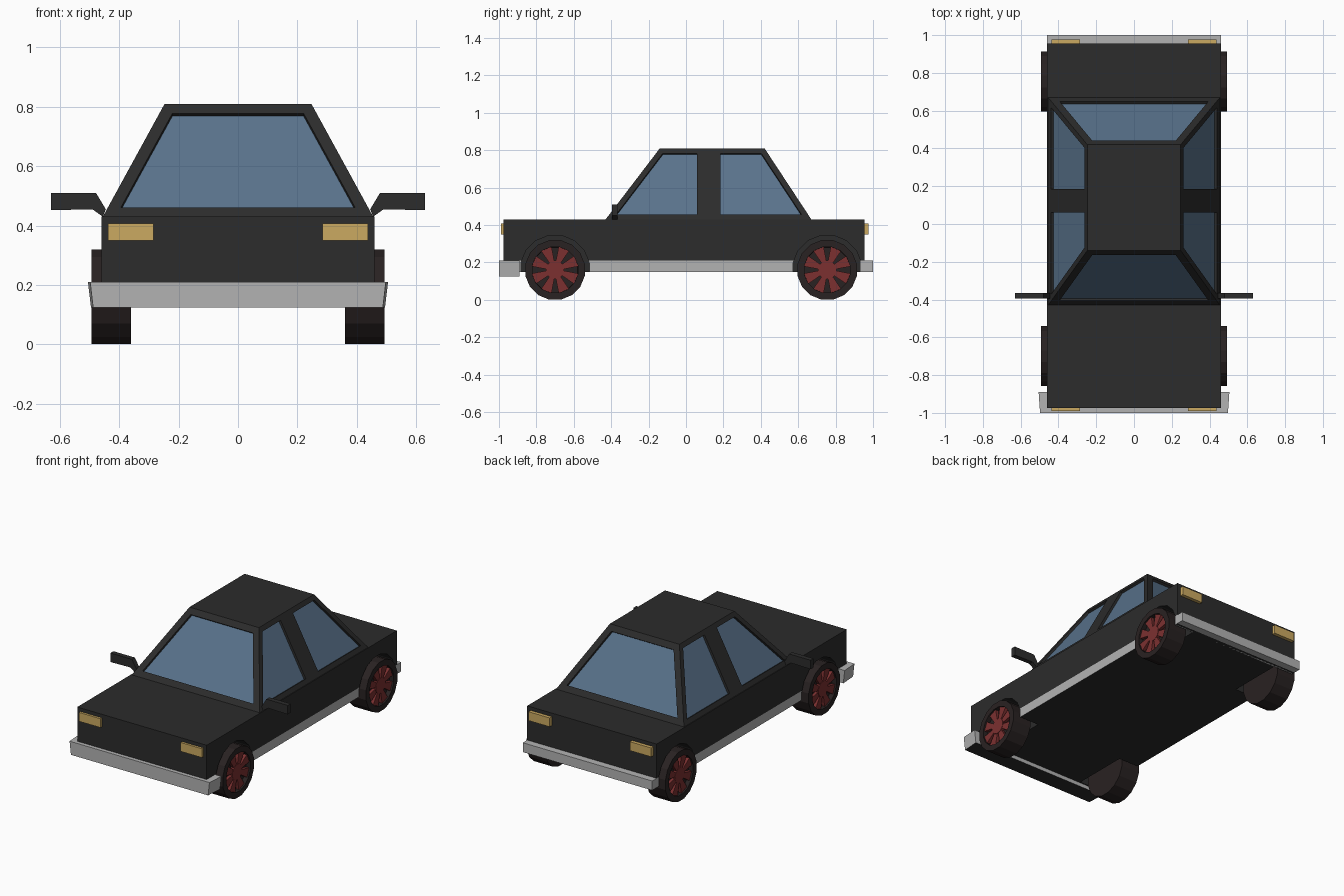
import bpy, bmesh, math
from mathutils import Matrix, Vector

if "Cube" in bpy.data.objects:
    bpy.data.objects.remove(bpy.data.objects["Cube"])


def material(name, rgb):
    m = bpy.data.materials.new(name)
    m.diffuse_color = (*rgb, 1)
    m.use_nodes = True
    m.node_tree.nodes["Principled BSDF"].inputs["Base Color"].default_value = m.diffuse_color
    return m


PAINT = material("black_paint", (0.025, 0.025, 0.025))
SILVER = material("silver", (0.45, 0.45, 0.45))
GLASS = material("blue_glass", (0.10, 0.17, 0.26))
LAMP = material("amber", (0.60, 0.40, 0.12))
RUBBER = material("rubber", (0.022, 0.016, 0.016))
RED = material("red", (0.20, 0.03, 0.03))


def finish(bm, name, *mats):
    bmesh.ops.recalc_face_normals(bm, faces=bm.faces)
    me = bpy.data.meshes.new(name)
    bm.to_mesh(me)
    bm.free()
    ob = bpy.data.objects.new(name, me)
    bpy.context.collection.objects.link(ob)
    for m in mats:
        me.materials.append(m)
    return ob


def box_bm(lo, hi):
    bm = bmesh.new()
    bmesh.ops.create_cube(bm, size=1)
    for v in bm.verts:
        v.co = Vector([lo[i] if v.co[i] < 0 else hi[i] for i in range(3)])
    return bm


def box(name, lo, hi, mat):
    return finish(box_bm(lo, hi), name, mat)


def prism(bm, points, offset):
    """Extrude a flat polygon along an offset."""
    f = bm.faces.new([bm.verts.new(p) for p in points])
    new = bmesh.ops.extrude_face_region(bm, geom=[f], use_keep_orig=True)["geom"]
    bmesh.ops.translate(bm, vec=offset, verts=[v for v in new if isinstance(v, bmesh.types.BMVert)])


def cylinder_bm(x0, x1, r, y, z, sides=16):
    bm = bmesh.new()
    mat = (Matrix.Translation(((x0 + x1) / 2, y, z)) @ Matrix.Rotation(math.pi / 2, 4, 'Y')
           @ Matrix.Rotation(math.pi / sides, 4, 'Z'))
    bmesh.ops.create_cone(bm, cap_ends=True, segments=sides, radius1=r, radius2=r,
                          depth=abs(x1 - x0), matrix=mat)
    return bm


# Lower body with a silver sill band
bm = box_bm((-0.46, -0.975, 0.15), (0.46, 0.955, 0.43))
bmesh.ops.bisect_plane(bm, geom=bm.verts[:] + bm.edges[:] + bm.faces[:],
                       plane_co=(0, 0, 0.21), plane_no=(0, 0, 1))
for f in bm.faces:
    if 0.16 < f.calc_center_median().z < 0.21:
        f.material_index = 1
body = finish(bm, "body", PAINT, SILVER)

# Cabin with recessed windows
bm = box_bm((-0.455, -0.43, 0.43), (0.455, 0.67, 0.81))
for v in bm.verts:
    if v.co.z > 0.5:
        v.co.x = math.copysign(0.247, v.co.x)
        v.co.y = -0.14 if v.co.y < 0 else 0.42
bm.normal_update()
for y in (0.09, 0.155):
    sides = [f for f in bm.faces if abs(f.normal.x) > 0.5]
    geom = sides + list({e for f in sides for e in f.edges}) + list({v for f in sides for v in f.verts})
    bmesh.ops.bisect_plane(bm, geom=geom, plane_co=(0, y, 0), plane_no=(0, 1, 0))
bm.normal_update()
screens = [f for f in bm.faces if abs(f.normal.y) > 0.5]
doors = [f for f in bm.faces if abs(f.normal.x) > 0.5 and abs(f.calc_center_median().y - 0.12) > 0.06]
for panes, width in ((screens, 0.04), (doors, 0.03)):
    bmesh.ops.inset_individual(bm, faces=panes, thickness=width, use_even_offset=True)
    bmesh.ops.inset_individual(bm, faces=panes, thickness=0.0005, depth=-0.015)
    for f in panes:
        f.material_index = 1
finish(bm, "cabin", PAINT, GLASS)

# Front bumper, tapered to its front and bottom, with dark underside
bm = box_bm((-0.505, -1.0, 0.125), (0.505, -0.89, 0.21))
for v in bm.verts:
    if v.co.z < 0.15:
        v.co.x *= 0.98
    if v.co.y < -0.95:
        v.co.x *= 0.985
bm.normal_update()
for f in bm.faces:
    f.material_index = int(f.normal.z < -0.9)
finish(bm, "front_bumper", SILVER, PAINT)
box("rear_bumper", (-0.46, 0.93, 0.15), (0.46, 1.0, 0.21), SILVER)

for s, side in ((1, "right"), (-1, "left")):
    # Lamps
    xs = sorted((s * 0.285, s * 0.437))
    box(f"headlamp_{side}", (xs[0], -0.99, 0.35), (xs[1], -0.96, 0.407), LAMP)
    box(f"tail_lamp_{side}", (xs[0], 0.94, 0.35), (xs[1], 0.977, 0.407), LAMP)

    # Door mirror
    bm = bmesh.new()
    profile = [(0.44, 0.43), (0.465, 0.43), (0.492, 0.452), (0.63, 0.452), (0.63, 0.51), (0.478, 0.51)]
    profile = [(0.445, 0.455), (0.455, 0.43), (0.49, 0.455), (0.63, 0.452), (0.63, 0.51), (0.478, 0.51)]
    prism(bm, [(s * x, -0.395, z) for x, z in profile], (0, 0.03, 0))
    finish(bm, f"mirror_{side}", PAINT)

    for y, end in ((-0.70, "front"), (0.755, "rear")):
        # Wheel arch cut-out
        cutter = finish(cylinder_bm(s * 0.32, s * 0.6, 0.187, y, 0.16), f"arch_cutter_{end}_{side}")
        cutter.hide_render = True
        cutter.hide_viewport = True
        mod = body.modifiers.new("arch", 'BOOLEAN')
        mod.operation = 'DIFFERENCE'
        mod.object = cutter

        # Tyre with dished outer face
        bm = cylinder_bm(s * 0.36, s * 0.493, 0.162, y, 0.16)
        bm.normal_update()
        outer = [f for f in bm.faces if f.normal.x * s > 0.9]
        bmesh.ops.inset_region(bm, faces=outer, thickness=0.037, use_even_offset=True)
        bmesh.ops.inset_region(bm, faces=outer, thickness=0.001, depth=-0.03)
        finish(bm, f"tyre_{end}_{side}", RUBBER)

        # Rim: hub and eight flared spokes
        bm = cylinder_bm(s * 0.455, s * 0.485, 0.05, y, 0.16)
        for k in range(8):
            a = k * math.pi / 4 + math.pi / 8
            rad = Vector((0, math.cos(a), math.sin(a)))
            tan = Vector((0, -math.sin(a), math.cos(a)))
            c = Vector((s * 0.455, y, 0.16))
            pts = [c + rad * r + tan * t for r, t in
                   ((0.04, -0.013), (0.122, -0.03), (0.122, 0.03), (0.04, 0.013))]
            prism(bm, pts, (s * 0.028, 0, 0))
        finish(bm, f"rim_{end}_{side}", RED)
